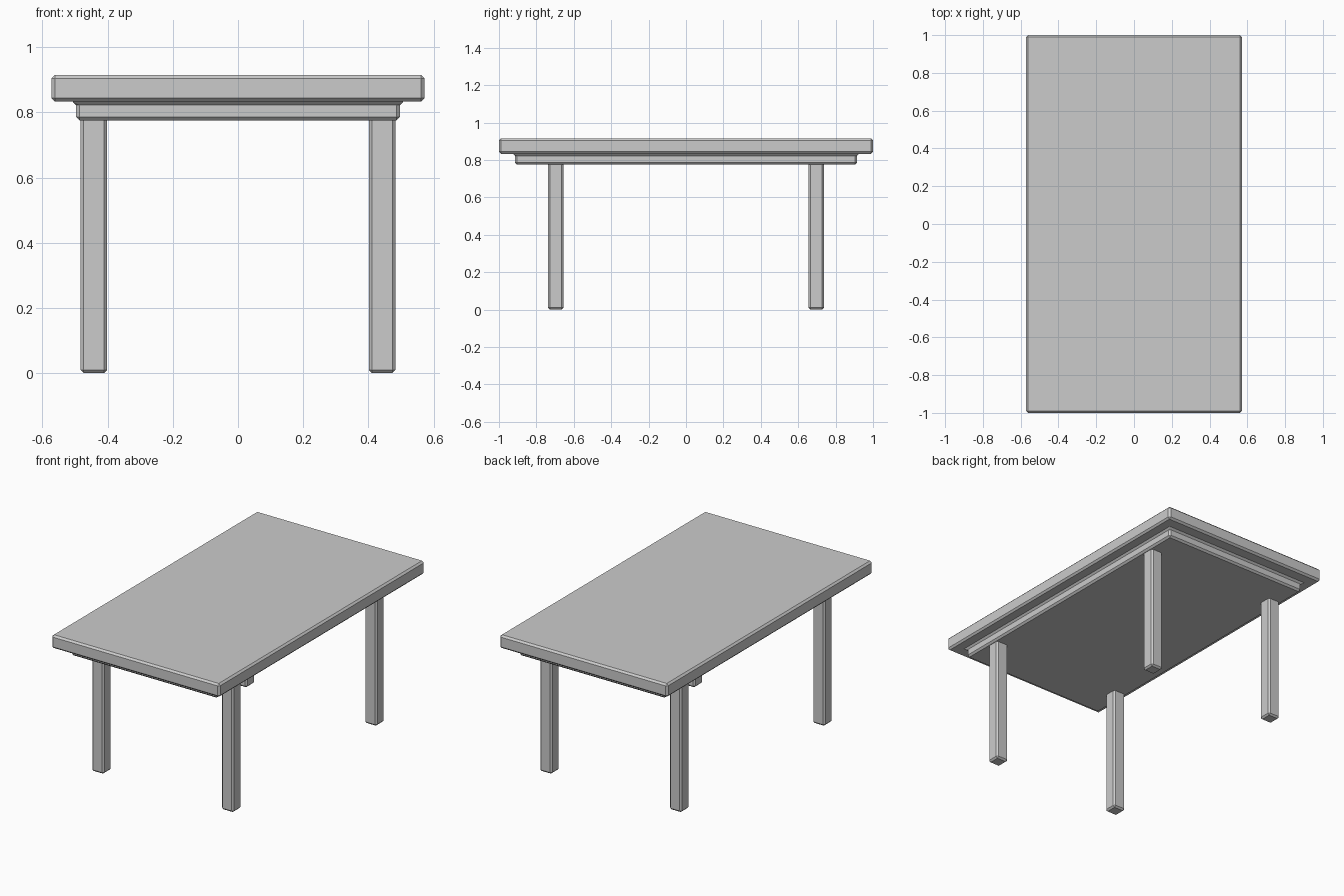
import bpy, bmesh

if "Cube" in bpy.data.objects:
    bpy.data.objects.remove(bpy.data.objects["Cube"])


def stacked_block(name, rings, centre=(0, 0), bevel=0.011):
    """Loft rectangles (half x, half y, z) from bottom to top, then chamfer the edges."""
    bm = bmesh.new()
    loops = []
    for hx, hy, z in rings:
        loops.append([bm.verts.new((centre[0] + sx * hx, centre[1] + sy * hy, z))
                      for sx, sy in ((-1, -1), (1, -1), (1, 1), (-1, 1))])
    for low, high in zip(loops, loops[1:]):
        for i in range(4):
            j = (i + 1) % 4
            bm.faces.new((low[i], low[j], high[j], high[i]))
    bm.faces.new(loops[0][::-1])
    bm.faces.new(loops[-1])
    bmesh.ops.recalc_face_normals(bm, faces=bm.faces)
    mesh = bpy.data.meshes.new(name)
    bm.to_mesh(mesh)
    bm.free()
    obj = bpy.data.objects.new(name, mesh)
    bpy.context.collection.objects.link(obj)
    mod = obj.modifiers.new("chamfer", 'BEVEL')
    mod.width = bevel
    mod.segments = 1
    mod.limit_method = 'ANGLE'
    return obj


# Table top with the stepped slab beneath it, chamfered as one piece
stacked_block("table_top", [
    (0.497, 0.914, 0.775),
    (0.497, 0.914, 0.833),
    (0.572, 1.0, 0.833),
    (0.572, 1.0, 0.915),
])

# Four square legs, sunk slightly into the slab
for side, sx in (("left", -1), ("right", 1)):
    for end, sy in (("front", -1), ("back", 1)):
        stacked_block(f"{end}_{side}_leg",
                      [(0.041, 0.041, 0.0), (0.041, 0.041, 0.79)],
                      centre=(sx * 0.442, sy * 0.696), bevel=0.01)
